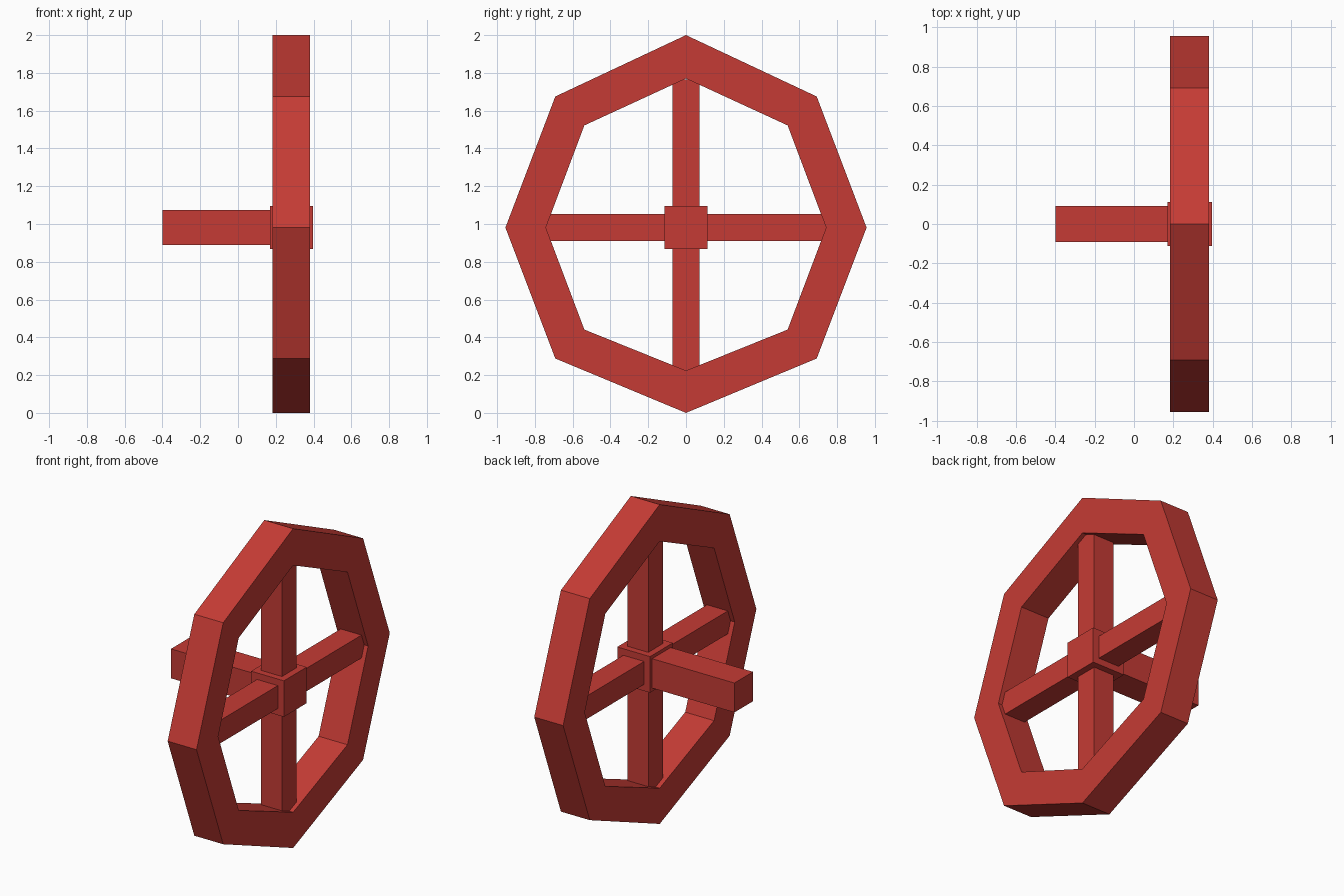
import bpy, bmesh

if "Cube" in bpy.data.objects:
    bpy.data.objects.remove(bpy.data.objects["Cube"])

CX, CZ = 0.283, 0.981   # wheel centre

red = bpy.data.materials.new("valve red")
red.diffuse_color = (0.56, 0.044, 0.035, 1)
red.use_nodes = True
red.node_tree.nodes["Principled BSDF"].inputs["Base Color"].default_value = red.diffuse_color


def finish(name, bm):
    bmesh.ops.recalc_face_normals(bm, faces=bm.faces)
    mesh = bpy.data.meshes.new(name)
    bm.to_mesh(mesh)
    bm.free()
    mesh.materials.append(red)
    bpy.context.collection.objects.link(bpy.data.objects.new(name, mesh))


def box(name, lo, hi):
    bm = bmesh.new()
    bmesh.ops.create_cube(bm, size=1)
    for v in bm.verts:
        v.co = [(a + b) / 2 + c * (b - a) for a, b, c in zip(lo, hi, v.co)]
    finish(name, bm)


# Eight-sided rim: half profiles (y, z) mirrored into closed loops
def full_loop(half):
    return half + [(-y, z) for y, z in half[-2:0:-1]]


outer = full_loop([(0, 2.0), (0.692, 1.675), (0.956, CZ), (0.692, 0.288), (0, 0.0)])
inner = full_loop([(0, 1.77), (0.538, 1.522), (0.742, CZ), (0.538, 0.441), (0, 0.224)])
bm = bmesh.new()
rings = [[bm.verts.new((x, y, z)) for y, z in loop]
         for x, loop in ((0.182, outer), (0.382, outer), (0.382, inner), (0.182, inner))]
for k in range(4):
    a, b = rings[k], rings[(k + 1) % 4]
    for i in range(8):
        j = (i + 1) % 8
        bm.faces.new((a[i], a[j], b[j], b[i]))
finish("rim", bm)

# Hub block and axle
box("hub", (0.17, -0.113, CZ - 0.113), (0.397, 0.113, CZ + 0.113))
box("axle", (-0.4, -0.092, CZ - 0.092), (0.2, 0.092, CZ + 0.092))

# Four spokes, running from the hub into the rim
h = 0.072
for side, s in (("upper", 1), ("lower", -1)):
    z0, z1 = sorted((CZ + s * 0.1, CZ + s * 0.785))
    box(side + "_spoke", (CX - h, -h, z0), (CX + h, h, z1))
for side, s in (("right", 1), ("left", -1)):
    y0, y1 = sorted((s * 0.1, s * 0.745))
    box(side + "_spoke", (CX - h, y0, CZ - h), (CX + h, y1, CZ + h))
